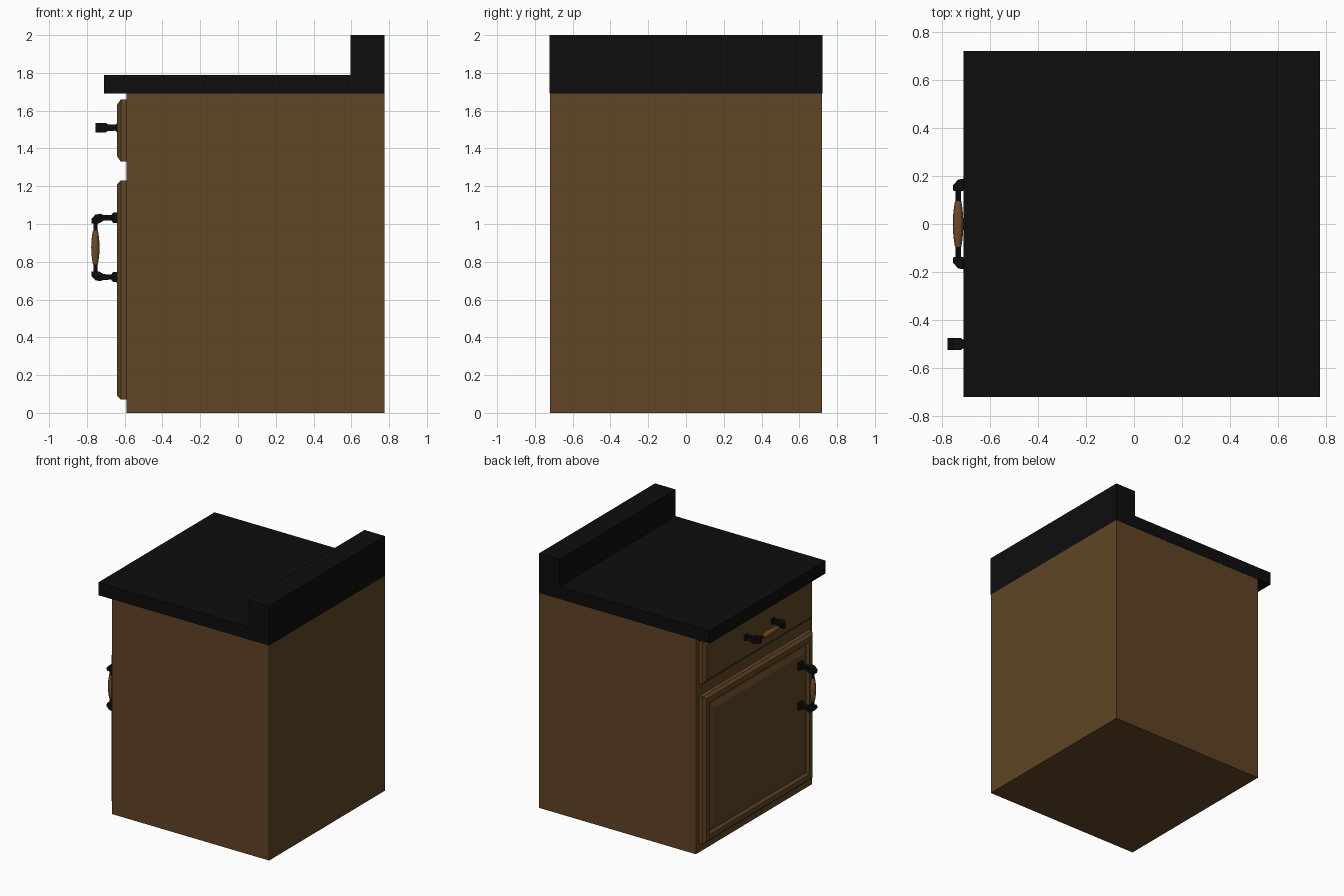
import bpy, bmesh
from math import cos, sin, pi
from mathutils import Vector, Matrix

cube = bpy.data.objects.get("Cube")
if cube:
    bpy.data.objects.remove(cube, do_unlink=True)


def material(name, rgb):
    m = bpy.data.materials.new(name)
    m.use_nodes = True
    m.diffuse_color = (*rgb, 1)
    m.node_tree.nodes["Principled BSDF"].inputs["Base Color"].default_value = (*rgb, 1)
    return m


WOOD = material("brown wood", (0.115, 0.058, 0.018))
BLACK = material("black", (0.004, 0.004, 0.004))
GRIP = material("warm grip wood", (0.16, 0.068, 0.022))


def finish(bm, name, mat, smooth=False):
    bmesh.ops.recalc_face_normals(bm, faces=bm.faces)
    mesh = bpy.data.meshes.new(name)
    bm.to_mesh(mesh)
    bm.free()
    ob = bpy.data.objects.new(name, mesh)
    bpy.context.collection.objects.link(ob)
    mesh.materials.append(mat)
    if smooth:
        bpy.ops.object.select_all(action='DESELECT')
        ob.select_set(True)
        bpy.context.view_layer.objects.active = ob
        bpy.ops.object.shade_smooth_by_angle()
    return ob


def loft(bm, rings):
    """Skin a list of closed rings and cap both ends."""
    loops = [[bm.verts.new(p) for p in ring] for ring in rings]
    n = len(loops[0])
    for a, b in zip(loops, loops[1:]):
        for i in range(n):
            j = (i + 1) % n
            bm.faces.new((a[i], a[j], b[j], b[i]))
    bm.faces.new(loops[0])
    bm.faces.new(loops[-1])


def extrude_profile(name, profile, half_depth, mat):
    """Extrude an (x, z) outline along y."""
    bm = bmesh.new()
    loft(bm, [[(x, y, z) for x, z in profile] for y in (-half_depth, half_depth)])
    return finish(bm, name, mat)


def panel(name, half_y, z0, z1, steps):
    """Moulded front: each step is (inset from the edge, x position)."""
    bm = bmesh.new()
    loft(bm, [[(x, -half_y + d, z0 + d), (x, half_y - d, z0 + d),
               (x, half_y - d, z1 - d), (x, -half_y + d, z1 - d)] for d, x in steps])
    return finish(bm, name, WOOD)


def handle(name, origin, axis, stretch):
    """Bar pull standing out along -x, its length along the given axis."""
    out, along = Vector((-1, 0, 0)), Vector(axis)
    side = out.cross(along)
    # post path: out, along, half thickness, half width
    path = [(0, .16, .028, .026), (.025, .16, .027, .025), (.035, .16, .014, .016),
            (.075, .16, .015, .018), (.09, .16, .022, .025), (.107, .155, .025, .025),
            (.119, .143, .024, .025), (.119, .13, .02, .022)]
    bm = bmesh.new()
    for sign in (-1, 1):
        rings = []
        for i, (o, a, t, w) in enumerate(path):
            p, q = path[max(i - 1, 0)], path[min(i + 1, len(path) - 1)]
            tangent = (out * (q[0] - p[0]) + along * sign * (q[1] - p[1])).normalized()
            across = tangent.cross(side)
            c = origin + out * o + along * sign * a * stretch
            rings.append([c + across * t * u + side * w * v
                          for u, v in ((-1, -1), (1, -1), (1, 1), (-1, 1))])
        loft(bm, rings)

    def turned(target, stations):
        rings = []
        for a, r in stations:
            c = origin + out * .119 + along * a * stretch
            rings.append([c + (out * cos(k * pi / 6) + side * sin(k * pi / 6)) * r
                          for k in range(12)])
        loft(target, rings)

    # thin rod joining the two posts
    turned(bm, [(-.135, .011), (.135, .011)])
    finish(bm, name + "_posts", BLACK, True)

    # swelling wooden grip
    grip = bmesh.new()
    turned(grip, [(.092 * i / 5, .013 + .009 * (1 - (i / 5) ** 2)) for i in range(-5, 6)])
    finish(grip, name + "_grip", GRIP, True)


# Carcass and worktop
extrude_profile("cabinet_body", [(-.59, 0), (.775, 0), (.775, 1.69), (-.59, 1.69)], .72, WOOD)
extrude_profile("countertop", [(-.71, 1.69), (.775, 1.69), (.775, 2), (.595, 2),
                               (.595, 1.79), (-.71, 1.79)], .722, BLACK)

# Moulded drawer front and raised-panel door
panel("drawer_front", .68, 1.33, 1.66, [(0, -.585), (0, -.62), (.028, -.64)])
panel("door", .68, .07, 1.23, [(0, -.585), (0, -.62), (.02, -.64), (.06, -.64),
                               (.075, -.622), (.09, -.622), (.13, -.638)])

# Pulls
handle("drawer_handle", Vector((-.614, 0, 1.51)), (0, 1, 0), 1.05)
handle("door_handle", Vector((-.636, -.5, .876)), (0, 0, 1), .98)
